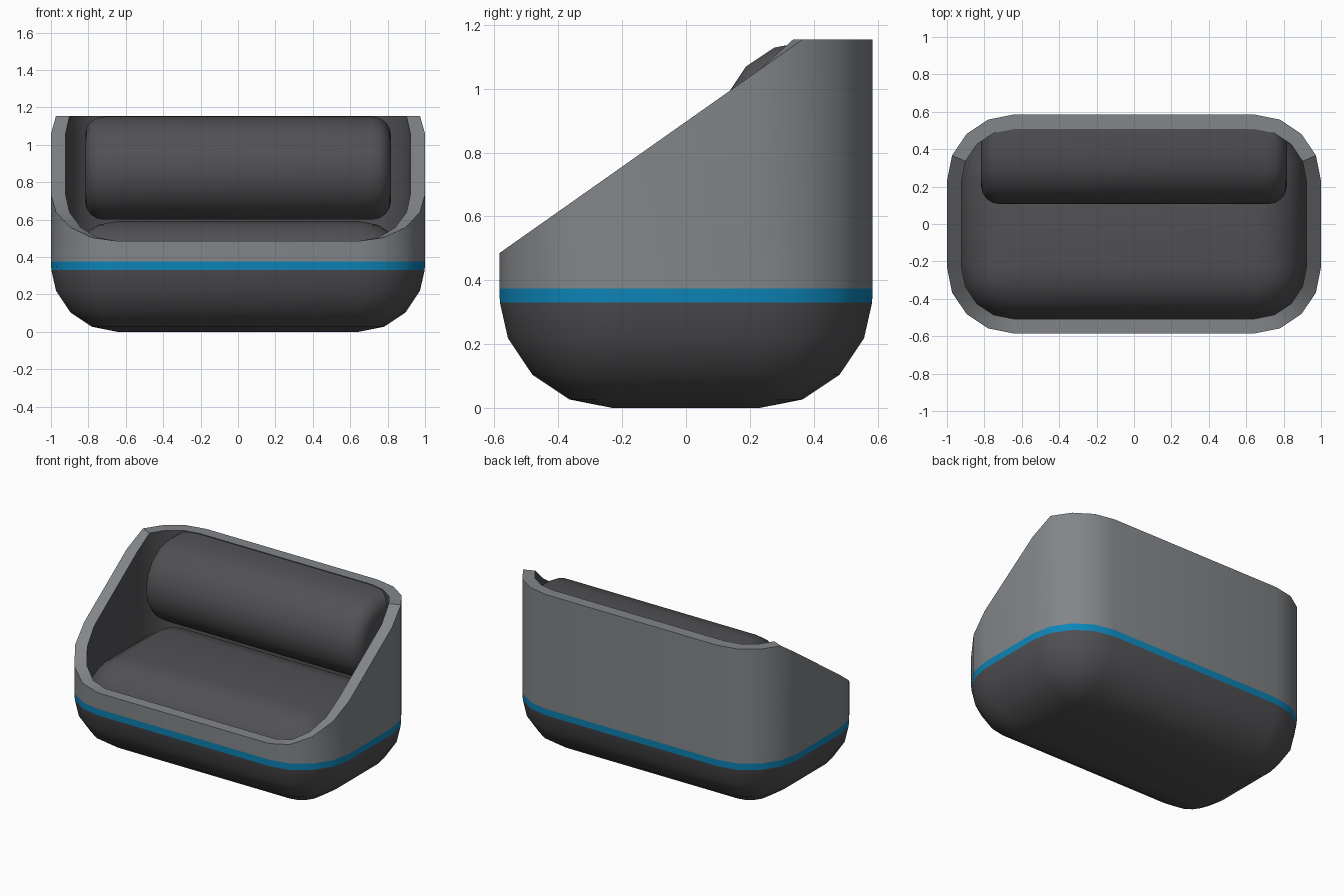
import bpy, bmesh, math

if "Cube" in bpy.data.objects:
    bpy.data.objects.remove(bpy.data.objects["Cube"])

CX, CY = 0.645, 0.23      # centres of the rounded plan corners
R_OUT, R_IN = 0.355, 0.277
TOP, LIP = 1.155, 0.485


def material(name, rgb):
    m = bpy.data.materials.new(name)
    m.diffuse_color = (*rgb, 1)
    m.use_nodes = True
    m.node_tree.nodes["Principled BSDF"].inputs["Base Color"].default_value = m.diffuse_color
    return m


DARK = material("dark_charcoal", (0.083, 0.081, 0.088))
GREY = material("mid_grey", (0.225, 0.238, 0.25))
BLUE = material("bright_blue", (0.004, 0.235, 0.48))


def plan(r):
    """Rounded rectangle outline, four segments per corner."""
    pts = []
    for q, (sx, sy) in enumerate(((1, 1), (-1, 1), (-1, -1), (1, -1))):
        for i in range(5):
            a = math.radians(90 * q + 22.5 * i)
            pts.append((sx * CX + r * math.cos(a), sy * CY + r * math.sin(a)))
    return pts


def ring(r, z):
    return [(x, y, z) for x, y in plan(r)]


def loft(name, rings, mats, caps=(), mat_rule=None):
    """Skin a stack of equal-length closed rings."""
    bm = bmesh.new()
    vs = [[bm.verts.new(p) for p in rg] for rg in rings]
    n = len(vs[0])
    for k in range(len(vs) - 1):
        for i in range(n):
            j = (i + 1) % n
            f = bm.faces.new((vs[k][i], vs[k][j], vs[k + 1][j], vs[k + 1][i]))
            if mat_rule:
                f.material_index = mat_rule(k)
    for c in caps:
        bm.faces.new(vs[c])
    bmesh.ops.remove_doubles(bm, verts=bm.verts[:], dist=0.0005)
    bmesh.ops.recalc_face_normals(bm, faces=bm.faces[:])
    me = bpy.data.meshes.new(name)
    bm.to_mesh(me)
    bm.free()
    ob = bpy.data.objects.new(name, me)
    bpy.context.collection.objects.link(ob)
    for m in mats:
        me.materials.append(m)
    bpy.ops.object.select_all(action='DESELECT')
    ob.select_set(True)
    bpy.context.view_layer.objects.active = ob
    bpy.ops.object.shade_smooth_by_angle(angle=math.radians(30))
    return ob


def dome(r, z_mid, direction, phis):
    """Rings of a quarter-round edge, going up (+1) or down (-1)."""
    return [ring(r * math.cos(math.radians(p)),
                 z_mid + direction * r * math.sin(math.radians(p))) for p in phis]


# rounded base bowl
loft("base", [ring(R_OUT - 0.002, 0.33)] + dome(R_OUT, R_OUT, -1, (22.5, 45, 67.5, 90)),
     [DARK], caps=(-1,))

# coloured stripe
loft("stripe", [ring(R_OUT - 0.002, 0.33), ring(R_OUT, 0.375)], [BLUE])

# wrap-around wall: rim slopes up to a level back, inside is dark
break_y = CY + R_OUT * math.sin(math.radians(22.5))
front_y = -CY - R_OUT
heights = [min(TOP, LIP + (TOP - LIP) * (y - front_y) / (break_y - front_y))
           for x, y in plan(R_OUT)]
rim_out = [(x, y, h) for (x, y), h in zip(plan(R_OUT), heights)]
rim_in = [(x, y, h) for (x, y), h in zip(plan(R_IN), heights)]
loft("wall", [ring(R_OUT, 0.375), rim_out, rim_in, ring(R_IN, 0.3), ring(R_OUT - 0.01, 0.3)],
     [GREY, DARK], mat_rule=lambda k: 0 if k < 2 else 1)

# seat cushion with a generous rounded edge
loft("seat", dome(R_IN, 0.592 - R_IN, 1, (0, 22.5, 45, 67.5, 90)), [DARK], caps=(-1,))

# back cushion: half-round bolster with softened ends
R_B, YB, ZB, BACK = 0.275, 0.382, 0.875, 0.515


def bolster_ring(x, r):
    arc = [(x, YB - r * math.sin(a), ZB + r * math.cos(a))
           for a in (math.pi * i / 8 for i in range(9))]
    return [(x, BACK, ZB + r)] + arc + [(x, BACK, ZB - r)]


right = [(0.72 + 0.097 * math.sin(t), R_B - 0.097 * (1 - math.cos(t)))
         for t in (math.radians(22.5 * i) for i in range(5))]
sections = [(-x, r) for x, r in reversed(right)] + right
loft("back_cushion", [bolster_ring(x, r) for x, r in sections], [DARK], caps=(0, -1))
